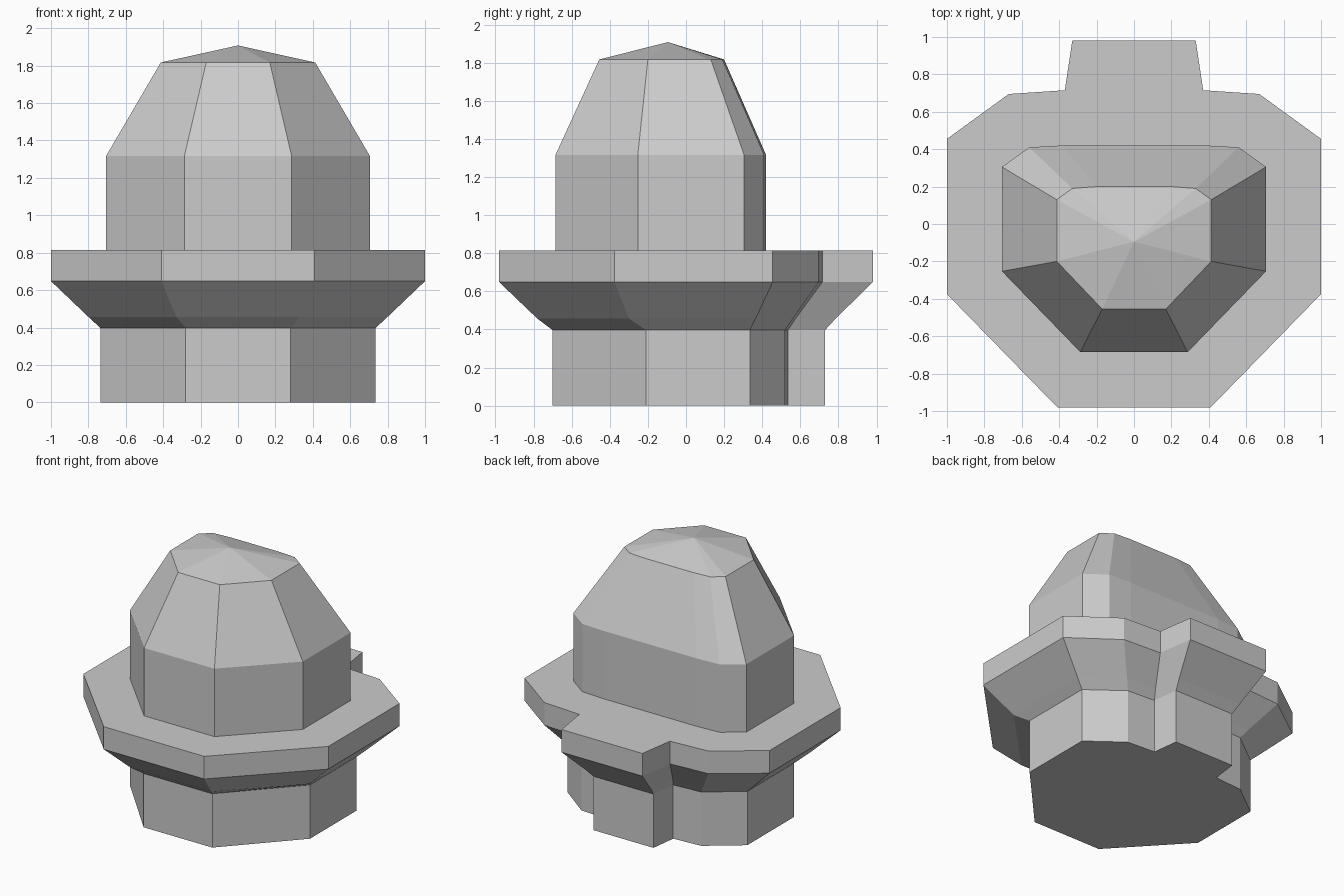
import bpy, bmesh

if "Cube" in bpy.data.objects:
    bpy.data.objects.remove(bpy.data.objects["Cube"])


def loft(name, rings, apex=None, cap_bottom=True):
    """Join mirrored half outlines [(z, [(x, y), ...])] into one solid."""
    bm = bmesh.new()
    loops = []
    for z, half in rings:
        pts = half + [(-x, y) for x, y in reversed(half)]
        loops.append([bm.verts.new((x, y, z)) for x, y in pts])
    n = len(loops[0])
    for a, b in zip(loops, loops[1:]):
        for i in range(n):
            j = (i + 1) % n
            bm.faces.new((a[i], a[j], b[j], b[i]))
    if cap_bottom:
        bm.faces.new(loops[0][::-1])
    top = loops[-1]
    if apex:
        tip = bm.verts.new(apex)
        for i in range(n):
            bm.faces.new((top[i], top[(i + 1) % n], tip))
    else:
        bm.faces.new(top)
    mesh = bpy.data.meshes.new(name)
    bm.to_mesh(mesh)
    bm.free()
    obj = bpy.data.objects.new(name, mesh)
    bpy.context.collection.objects.link(obj)
    return obj


# Pedestal, flared collar and flange with the rear tab
foot = [(0.28, -0.70), (0.735, -0.21), (0.735, 0.335),
        (0.49, 0.52), (0.27, 0.535), (0.245, 0.73)]
flare = [(0.33, -0.78), (0.80, -0.30), (0.80, 0.365),
         (0.53, 0.56), (0.295, 0.575), (0.265, 0.785)]
rim = [(0.41, -0.98), (1.0, -0.375), (1.0, 0.455),
       (0.67, 0.695), (0.37, 0.715), (0.33, 0.98)]
loft("flanged_base", [(0, foot), (0.397, foot), (0.457, flare),
                      (0.648, rim), (0.815, rim)])

# Faceted cap: straight wall, sloped shoulder, shallow peak
wall = [(0.287, -0.685), (0.706, -0.253), (0.706, 0.305),
        (0.56, 0.41), (0.38, 0.42)]
crown = [(0.17, -0.455), (0.413, -0.20), (0.413, 0.13),
         (0.33, 0.19), (0.20, 0.20)]
loft("faceted_cap", [(0.815, wall), (1.316, wall), (1.817, crown)],
     apex=(0, -0.095, 1.908), cap_bottom=False)
